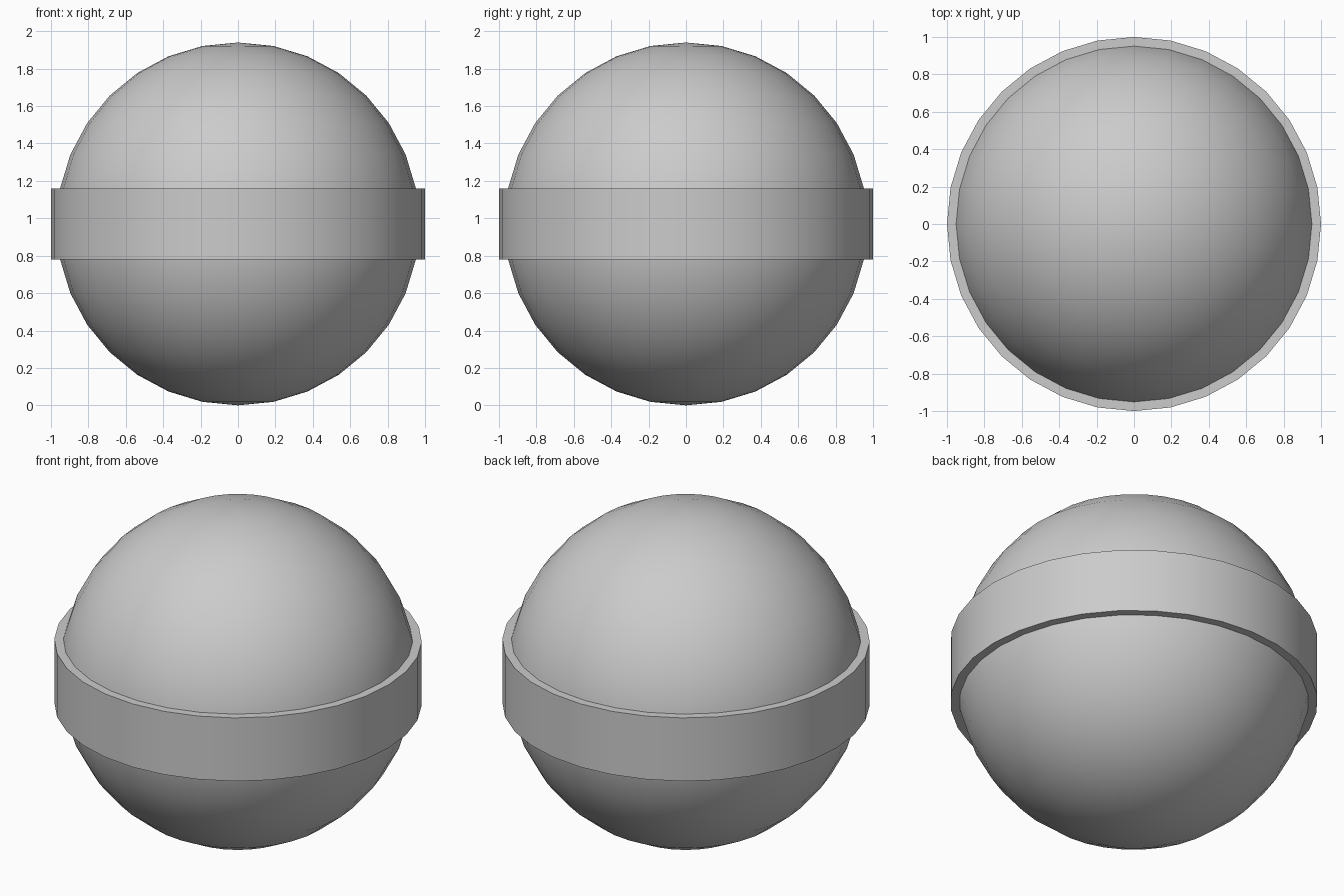
import bpy
import math

if "Cube" in bpy.data.objects:
    bpy.data.objects.remove(bpy.data.objects["Cube"])

RADIUS = 0.97      # sphere radius, also the height of the centre
BAND_R = 1.0
BAND_H = 0.38


def finish(name):
    obj = bpy.context.object
    obj.name = name
    bpy.ops.object.shade_smooth_by_angle(angle=math.radians(30))
    return obj


# Round body
bpy.ops.mesh.primitive_uv_sphere_add(segments=32, ring_count=16, radius=RADIUS,
                                     location=(0, 0, RADIUS))
finish("ball")

# Wide belt around the middle
bpy.ops.mesh.primitive_cylinder_add(vertices=32, radius=BAND_R, depth=BAND_H,
                                    location=(0, 0, RADIUS))
finish("equator_band")
